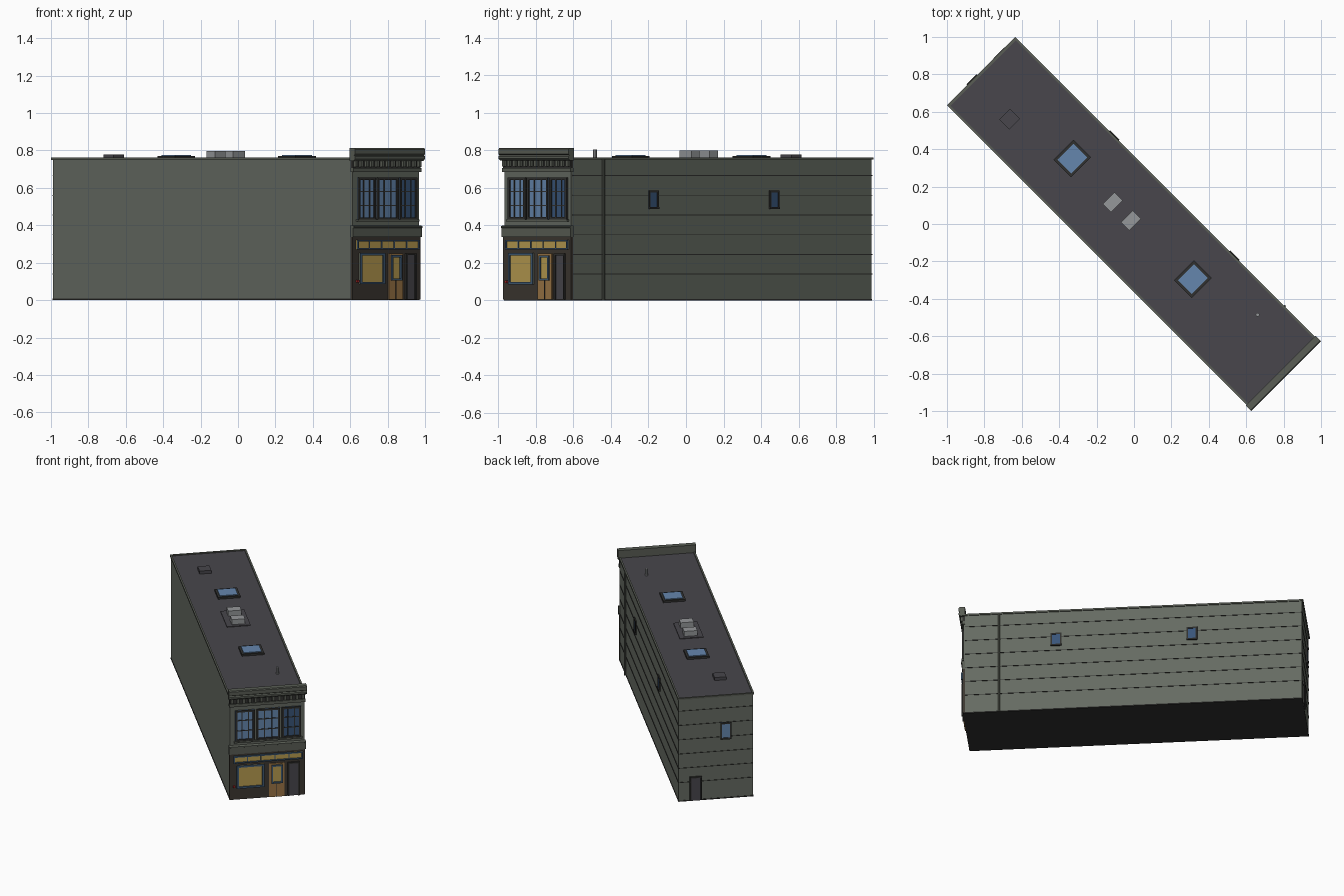
import bpy, bmesh, math
from mathutils import Matrix

if "Cube" in bpy.data.objects:
    bpy.data.objects.remove(bpy.data.objects["Cube"])

# The building is laid out square to its own axes, then turned 45 degrees
TURN = Matrix.Rotation(math.radians(45), 4, 'Z')
HW, FRONT, BACK = 0.252, -1.118, 1.147


def mat(name, r, g, b):
    m = bpy.data.materials.new(name)
    m.diffuse_color = (r, g, b, 1)
    m.use_nodes = True
    m.node_tree.nodes["Principled BSDF"].inputs["Base Color"].default_value = m.diffuse_color
    return m


WALL = mat("wall_green_grey", 0.13, 0.145, 0.12)
TRIM = mat("trim_green_grey", 0.10, 0.11, 0.09)
DARK = mat("dark_frame", 0.03, 0.03, 0.028)
SHOP = mat("shop_dark", 0.045, 0.038, 0.03)
ROOF = mat("roof_felt", 0.065, 0.062, 0.072)
GLASS = mat("glass_blue", 0.13, 0.24, 0.42)
NIGHT = mat("glass_dark_blue", 0.04, 0.09, 0.19)
BLUE = mat("frame_blue", 0.05, 0.10, 0.17)
GOLD = mat("glass_lit", 0.48, 0.33, 0.08)
WOOD = mat("door_wood", 0.33, 0.18, 0.06)
METAL = mat("metal_grey", 0.30, 0.31, 0.32)
RED = mat("red_fitting", 0.4, 0.02, 0.02)


def finish(name, bm, m):
    bm.transform(TURN)
    me = bpy.data.meshes.new(name)
    bm.to_mesh(me)
    bm.free()
    me.materials.append(m)
    ob = bpy.data.objects.new(name, me)
    bpy.context.collection.objects.link(ob)
    return ob


def add_box(bm, b):
    x0, x1, y0, y1, z0, z1 = b
    mtx = Matrix.Translation(((x0 + x1) / 2, (y0 + y1) / 2, (z0 + z1) / 2))
    mtx = mtx @ Matrix.Diagonal((x1 - x0, y1 - y0, z1 - z0, 1))
    bmesh.ops.create_cube(bm, size=1, matrix=mtx)


def boxes(name, m, *blist):
    bm = bmesh.new()
    for b in blist:
        add_box(bm, b)
    return finish(name, bm, m)


def cylinder(name, m, x, y, z0, z1, r):
    bm = bmesh.new()
    bmesh.ops.create_cone(bm, cap_ends=True, segments=10, radius1=r, radius2=r, depth=z1 - z0,
                          matrix=Matrix.Translation((x, y, (z0 + z1) / 2)))
    return finish(name, bm, m)


def profile_x(name, m, pts, half):
    # sweep a (y, z) outline across the front
    bm = bmesh.new()
    f = bm.faces.new([bm.verts.new((-half, y, z)) for y, z in pts])
    ext = bmesh.ops.extrude_face_region(bm, geom=[f])
    bmesh.ops.translate(bm, vec=(2 * half, 0, 0),
                        verts=[v for v in ext['geom'] if isinstance(v, bmesh.types.BMVert)])
    bmesh.ops.recalc_face_normals(bm, faces=bm.faces)
    return finish(name, bm, m)


def front_window(name, x0, x1, z0, z1, glass, frame, cols=1, rows=1, t=0.010, y=FRONT):
    boxes(name + "_glass", glass, (x0, x1, y - 0.004, y + 0.004, z0, z1))
    a, b = y - 0.012, y + 0.002
    parts = [(x0, x0 + t, a, b, z0, z1), (x1 - t, x1, a, b, z0, z1),
             (x0, x1, a, b, z0, z0 + t), (x0, x1, a, b, z1 - t, z1)]
    for i in range(1, cols):
        c = x0 + (x1 - x0) * i / cols
        parts.append((c - 0.003, c + 0.003, y - 0.008, b, z0, z1))
    for i in range(1, rows):
        c = z0 + (z1 - z0) * i / rows
        parts.append((x0, x1, y - 0.008, b, c - 0.003, c + 0.003))
    boxes(name + "_frame", frame, *parts)


# Main shell, roof and coping
boxes("body", WALL, (-HW, HW, FRONT, BACK, 0.006, 0.75))
boxes("foundation", DARK, (-HW - 0.002, HW + 0.002, FRONT - 0.002, BACK + 0.002, 0, 0.008))
boxes("roof", ROOF, (-HW + 0.004, HW - 0.004, FRONT, BACK - 0.004, 0.748, 0.756))
boxes("coping", TRIM, (-HW - 0.006, -HW + 0.006, FRONT, BACK + 0.008, 0.75, 0.762),
      (HW - 0.006, HW + 0.006, FRONT, BACK + 0.008, 0.75, 0.762),
      (-HW - 0.006, HW + 0.006, BACK - 0.006, BACK + 0.008, 0.75, 0.762))

# Siding lines on the right and back walls
lines = []
for i in range(6):
    z = 0.14 + 0.105 * i
    lines.append((HW - 0.002, HW + 0.003, FRONT + 0.01, BACK, z - 0.002, z + 0.002))
    lines.append((-HW, HW + 0.003, BACK - 0.002, BACK + 0.003, z - 0.002, z + 0.002))
boxes("siding_lines", DARK, *lines)

# Cornice with brackets, frieze and belt course
profile_x("cornice", TRIM, [(-1.108, 0.745), (-1.138, 0.745), (-1.15, 0.755), (-1.15, 0.768), (-1.142, 0.774),
                            (-1.15, 0.78), (-1.15, 0.806), (-1.145, 0.812), (-1.108, 0.812)], 0.264)
boxes("frieze_shadow", DARK, (-0.256, 0.256, FRONT - 0.006, FRONT + 0.01, 0.705, 0.746))
n = 13
boxes("cornice_brackets", TRIM, *[(c - 0.009, c + 0.009, FRONT - 0.022, FRONT, 0.713, 0.746)
                                  for c in [-0.24 + 0.48 * i / (n - 1) for i in range(n)]])
boxes("frieze_moulding", TRIM, (-0.258, 0.258, FRONT - 0.012, FRONT + 0.01, 0.685, 0.706))
profile_x("belt_course", TRIM, [(FRONT + 0.01, 0.337), (FRONT - 0.012, 0.337), (FRONT - 0.012, 0.385),
                                (FRONT - 0.018, 0.388), (FRONT - 0.018, 0.395), (FRONT - 0.004, 0.4),
                                (FRONT + 0.01, 0.4)], 0.26)

# Upper front windows
for k, (x0, x1, g) in enumerate([(-0.216, -0.085, GLASS), (-0.072, 0.086, GLASS), (0.098, 0.228, NIGHT)]):
    front_window("upper_window_%d" % k, x0, x1, 0.43, 0.655, g, DARK, cols=3, rows=3, t=0.013)
boxes("upper_sill", TRIM, (-0.225, 0.237, FRONT - 0.016, FRONT, 0.42, 0.43))

# Shopfront
S = FRONT - 0.006
boxes("shopfront", SHOP, (-0.257, 0.257, S, FRONT + 0.01, 0.004, 0.337))
front_window("transom", -0.23, 0.24, 0.27, 0.322, GOLD, BLUE, cols=5, t=0.008, y=S)
front_window("shop_window", -0.208, -0.022, 0.085, 0.252, GOLD, BLUE, t=0.013, y=S)
boxes("shop_door", WOOD, (0.011, 0.117, S - 0.006, S + 0.004, 0.004, 0.25))
front_window("shop_door_glass", 0.026, 0.102, 0.105, 0.24, GOLD, BLUE, t=0.011, y=S - 0.004)
boxes("shop_door_split", DARK, (0.062, 0.066, S - 0.008, S, 0.004, 0.105))
boxes("side_door_frame", DARK, (0.137, 0.147, S - 0.012, S, 0.004, 0.25),
      (0.207, 0.217, S - 0.012, S, 0.004, 0.25), (0.137, 0.217, S - 0.012, S, 0.24, 0.25))
boxes("side_door", ROOF, (0.147, 0.207, S - 0.004, S, 0.004, 0.24))
boxes("red_wall_fitting", RED, (-0.232, -0.218, S - 0.012, S, 0.093, 0.107))

# Small windows on the right wall
for k, y in enumerate((-0.50, 0.41)):
    boxes("right_window_frame_%d" % k, DARK, (HW - 0.004, HW + 0.008, y - 0.036, y - 0.026, 0.49, 0.585),
          (HW - 0.004, HW + 0.008, y + 0.026, y + 0.036, 0.49, 0.585),
          (HW - 0.004, HW + 0.008, y - 0.036, y + 0.036, 0.575, 0.585),
          (HW - 0.004, HW + 0.012, y - 0.036, y + 0.036, 0.488, 0.498))
    boxes("right_window_glass_%d" % k, NIGHT, (HW - 0.004, HW + 0.005, y - 0.03, y + 0.03, 0.495, 0.58))
cylinder("drain_pipe", TRIM, HW + 0.006, -0.88, 0.0, 0.752, 0.007)

# Back wall window and door
front_window("back_window", -0.105, -0.03, 0.44, 0.56, NIGHT, DARK, y=BACK + 0.004)
boxes("back_window_pane", GLASS, (-0.096, -0.039, BACK, BACK + 0.009, 0.45, 0.55))
boxes("back_window_frame", DARK, (-0.105, -0.095, BACK, BACK + 0.012, 0.44, 0.56),
      (-0.04, -0.03, BACK, BACK + 0.012, 0.44, 0.56), (-0.105, -0.03, BACK, BACK + 0.012, 0.55, 0.56),
      (-0.105, -0.03, BACK, BACK + 0.014, 0.438, 0.45))
boxes("back_door", ROOF, (0.1, 0.172, BACK, BACK + 0.007, 0.004, 0.17))
boxes("back_door_frame", DARK, (0.095, 0.104, BACK, BACK + 0.011, 0.004, 0.178),
      (0.168, 0.177, BACK, BACK + 0.011, 0.004, 0.178), (0.095, 0.177, BACK, BACK + 0.011, 0.168, 0.178))

# Roof fittings
for k, y in enumerate((-0.431, 0.481)):
    boxes("skylight_curb_%d" % k, DARK, (-0.062, 0.09, y - 0.067, y + 0.067, 0.75, 0.77))
    boxes("skylight_glass_%d" % k, GLASS, (-0.047, 0.075, y - 0.052, y + 0.052, 0.76, 0.775))
boxes("unit_pad", ROOF, (-0.08, 0.08, -0.03, 0.22, 0.75, 0.761))
for k, y in enumerate((0.025, 0.163)):
    boxes("cooling_unit_%d" % k, METAL, (-0.043, 0.047, y - 0.031, y + 0.031, 0.758, 0.798))
boxes("roof_hatch", ROOF, (-0.114, -0.034, 0.828, 0.904, 0.75, 0.778))
cylinder("vent_pipe", METAL, 0.124, -0.81, 0.75, 0.805, 0.01)
